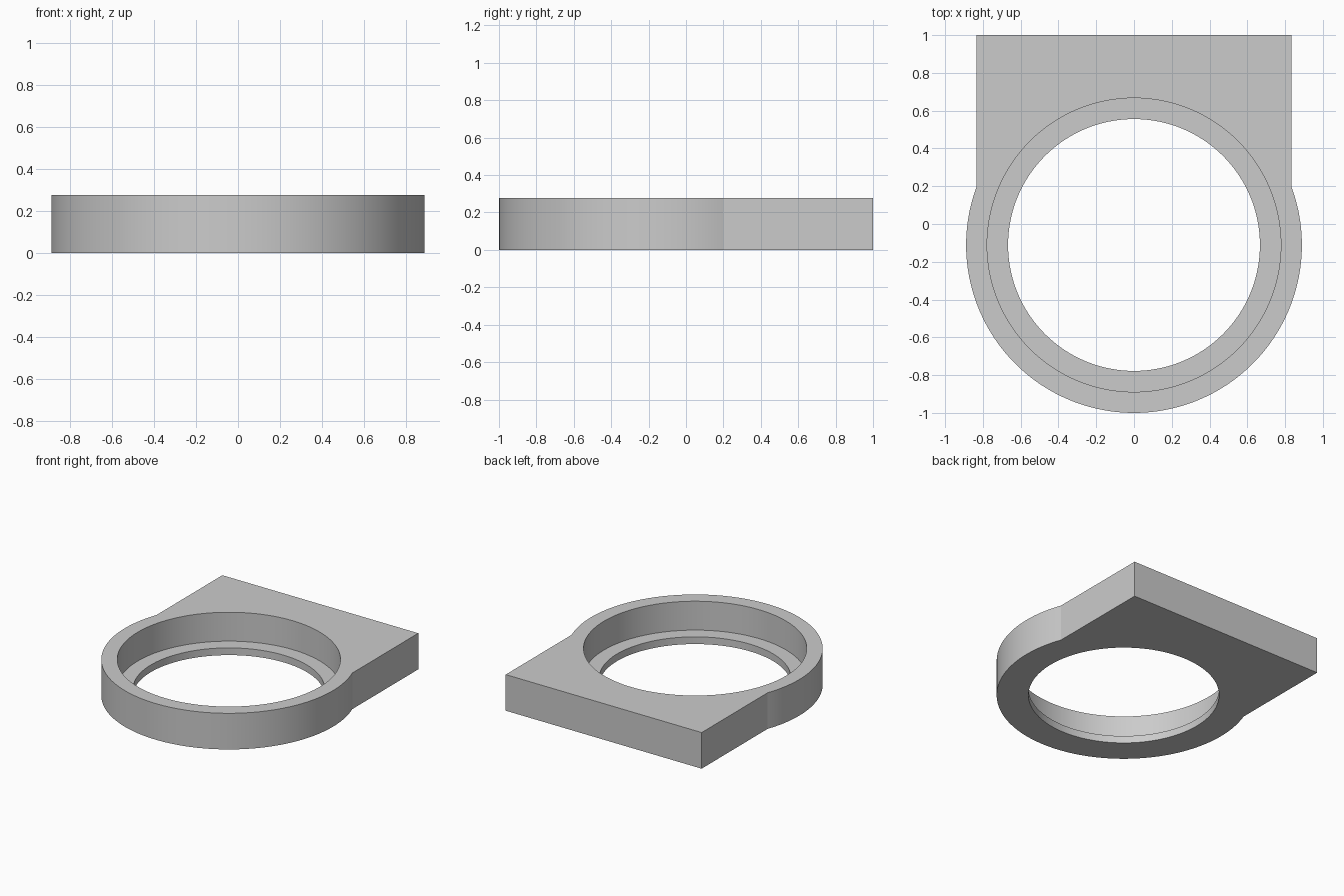
import bpy
import bmesh
from math import sin, cos, asin, pi, radians

cube = bpy.data.objects.get("Cube")
if cube:
    bpy.data.objects.remove(cube, do_unlink=True)

UNIT = 1 / 18
CENTRE_Y = -2 * UNIT
OUTER, RECESS, HOLE = 16 * UNIT, 14 * UNIT, 12 * UNIT
HALF_WIDTH = 15 * UNIT
LEDGE, HEIGHT = UNIT, 5 * UNIT
STEPS = 128


def arc(radius, start, sweep, closed):
    count = STEPS if closed else STEPS + 1
    return [(radius * cos(start + sweep * i / STEPS),
             CENTRE_Y + radius * sin(start + sweep * i / STEPS)) for i in range(count)]


def add_loop(bm, points, z):
    verts = [bm.verts.new((x, y, z)) for x, y in points]
    edges = [bm.edges.new((a, b)) for a, b in zip(verts, verts[1:] + verts[:1])]
    return verts, edges


def wall(bm, lower, upper):
    a, b = lower[0], upper[0]
    for i in range(len(a)):
        j = (i + 1) % len(a)
        bm.faces.new((a[i], a[j], b[j], b[i]))


# Outline: a round front that meets a square back
meet = pi - asin(HALF_WIDTH / OUTER) + pi / 2
start = pi - (meet - pi)
meet_angle = pi / 2 - asin(HALF_WIDTH / OUTER)
outline = arc(OUTER, pi - meet_angle, pi + 2 * meet_angle, False)
outline += [(HALF_WIDTH, 1), (-HALF_WIDTH, 1)]
recess = arc(RECESS, 0, 2 * pi, True)
hole = arc(HOLE, 0, 2 * pi, True)

bm = bmesh.new()
outer_low = add_loop(bm, outline, 0)
outer_top = add_loop(bm, outline, HEIGHT)
recess_top = add_loop(bm, recess, HEIGHT)
recess_low = add_loop(bm, recess, LEDGE)
hole_top = add_loop(bm, hole, LEDGE)
hole_low = add_loop(bm, hole, 0)

# Side, recess wall, ledge and hole wall
wall(bm, outer_low, outer_top)
wall(bm, recess_top, recess_low)
wall(bm, recess_low, hole_top)
wall(bm, hole_top, hole_low)

# Flat top and underside, each with its round opening
for outer, inner in ((outer_top, recess_top), (outer_low, hole_low)):
    bmesh.ops.triangle_fill(bm, edges=outer[1] + inner[1], use_beauty=True)
bmesh.ops.recalc_face_normals(bm, faces=bm.faces)

mesh = bpy.data.meshes.new("ring_mount")
bm.to_mesh(mesh)
bm.free()
mount = bpy.data.objects.new("ring_mount", mesh)
bpy.context.collection.objects.link(mount)

# Plain grey
grey = bpy.data.materials.new("plain_grey")
grey.use_nodes = True
colour = (0.6, 0.6, 0.6, 1)
grey.diffuse_color = colour
grey.node_tree.nodes["Principled BSDF"].inputs["Base Color"].default_value = colour
mesh.materials.append(grey)

# Smooth round walls with crisp edges
bpy.ops.object.select_all(action="DESELECT")
mount.select_set(True)
bpy.context.view_layer.objects.active = mount
bpy.ops.object.shade_smooth_by_angle(angle=radians(15))
